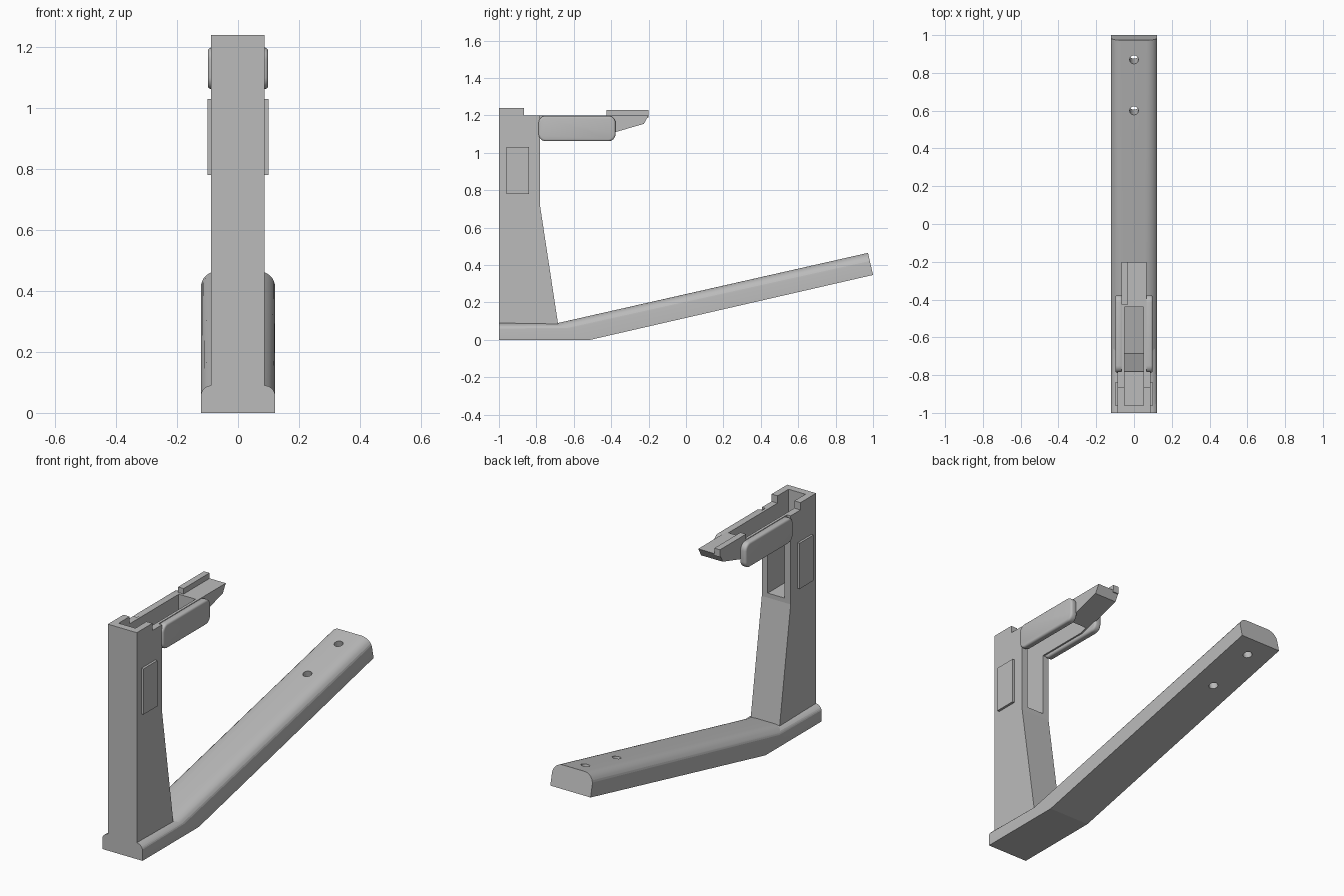
import bpy, bmesh, math
from mathutils import Vector, Matrix

cube = bpy.data.objects.get("Cube")
if cube:
    bpy.data.objects.remove(cube, do_unlink=True)

grey = bpy.data.materials.new("plain_grey")
grey.use_nodes = True
grey.diffuse_color = (0.5, 0.5, 0.5, 1)
grey.node_tree.nodes["Principled BSDF"].inputs["Base Color"].default_value = (0.5, 0.5, 0.5, 1)


def finish(name, bm):
    bmesh.ops.recalc_face_normals(bm, faces=bm.faces[:])
    mesh = bpy.data.meshes.new(name)
    bm.to_mesh(mesh)
    bm.free()
    mesh.materials.append(grey)
    obj = bpy.data.objects.new(name, mesh)
    bpy.context.collection.objects.link(obj)
    return obj


def loft(name, rings):
    """Skin a row of matching closed rings and cap both ends."""
    bm = bmesh.new()
    loops = [[bm.verts.new(p) for p in ring] for ring in rings]
    n = len(loops[0])
    for a, b in zip(loops, loops[1:]):
        for i in range(n):
            j = (i + 1) % n
            bm.faces.new((a[i], a[j], b[j], b[i]))
    bm.faces.new(loops[0])
    bm.faces.new(loops[-1])
    return finish(name, bm)


def extrude_x(name, outline, x0, x1):
    return loft(name, [[(x, y, z) for y, z in outline] for x in (x0, x1)])


def box(name, x0, x1, y0, y1, z0, z1):
    return extrude_x(name, [(y0, z0), (y1, z0), (y1, z1), (y0, z1)], x0, x1)


def activate(obj):
    bpy.ops.object.select_all(action='DESELECT')
    obj.select_set(True)
    bpy.context.view_layer.objects.active = obj


def apply(obj, kind, **settings):
    mod = obj.modifiers.new(kind.lower(), kind)
    for key, value in settings.items():
        setattr(mod, key, value)
    activate(obj)
    bpy.ops.object.modifier_apply(modifier=mod.name)


def cut(obj, cutter):
    cutter.hide_render = True
    apply(obj, 'BOOLEAN', operation='DIFFERENCE', object=cutter, solver='EXACT')


def remove(obj):
    bpy.data.objects.remove(obj, do_unlink=True)


def smooth(obj, degrees):
    activate(obj)
    bpy.ops.object.shade_smooth_by_angle(angle=math.radians(degrees))


def arc(cx, cy, r, start, steps):
    return [(cx + r * math.cos(start + math.pi / 2 * i / steps),
             cy + r * math.sin(start + math.pi / 2 * i / steps)) for i in range(steps + 1)]


# Bent base bar: D-shaped section, flat foot then a rising leg
def bar_ring(low, high, radius, half=0.122):
    low, high = Vector(low), Vector(high)
    height = (high - low).length
    section = [(-half, 0), (half, 0)]
    section += arc(half - radius, height - radius, radius, 0, 8)
    section += arc(radius - half, height - radius, radius, math.pi / 2, 8)
    ring = []
    for x, h in section:
        p = low.lerp(high, h / height)
        ring.append((x, p.x, p.y))
    return ring


bar = loft("base_bar", [
    bar_ring((-1, 0), (-1, 0.09), 0.036),
    bar_ring((-0.513, 0), (-0.685, 0.09), 0.07),
    bar_ring((1, 0.347), (0.973, 0.465), 0.055)])

# Two screw holes through the rising leg
tilt = math.atan2(0.347, 1.513)
for y, z in ((0.6, 0.38), (0.87, 0.442)):
    bm = bmesh.new()
    bmesh.ops.create_cone(bm, cap_ends=True, segments=24, radius1=0.023, radius2=0.023, depth=0.5,
                          matrix=Matrix.Translation((0, y, z)) @ Matrix.Rotation(tilt, 4, 'X'))
    drill = finish("hole_cutter", bm)
    cut(bar, drill)
    remove(drill)
smooth(bar, 12)

# Upright post with a stepped top and a tapering back
post = extrude_x("post", [(-1, 0.085), (-0.684, 0.085), (-0.78, 0.715), (-0.78, 1.2),
                          (-0.865, 1.2), (-0.865, 1.24), (-1, 1.24)], -0.088, 0.087)

# Arm with a wedge nose
arm = extrude_x("arm", [(-0.79, 1.08), (-0.48, 1.08), (-0.38, 1.11), (-0.225, 1.155),
                        (-0.2, 1.2), (-0.79, 1.2)], -0.066, 0.066)

# Open channel running down the post and through the arm
channel = box("channel_cutter", -0.051, 0.051, -0.96, -0.44, 0.74, 1.4)
cut(post, channel)
cut(arm, channel)
remove(channel)

# Raised rail along one edge of the nose
box("nose_rail", -0.066, -0.032, -0.425, -0.2, 1.19, 1.23)

# Side grips on the arm and raised pads on the post
grip_outline = []
for k, (y, z) in enumerate(((-0.415, 1.16), (-0.75, 1.16), (-0.75, 1.1), (-0.415, 1.1))):
    grip_outline += arc(y, z, 0.038, k * math.pi / 2, 6)
for side, s in (("left", 1), ("right", -1)):
    grip = extrude_x(side + "_grip", grip_outline, s * 0.06, s * 0.099)
    apply(grip, 'BEVEL', width=0.011, segments=3, limit_method='ANGLE', angle_limit=math.radians(60))
    smooth(grip, 35)
    box(side + "_pad", s * 0.08, s * 0.1, -0.96, -0.84, 0.78, 1.03)
